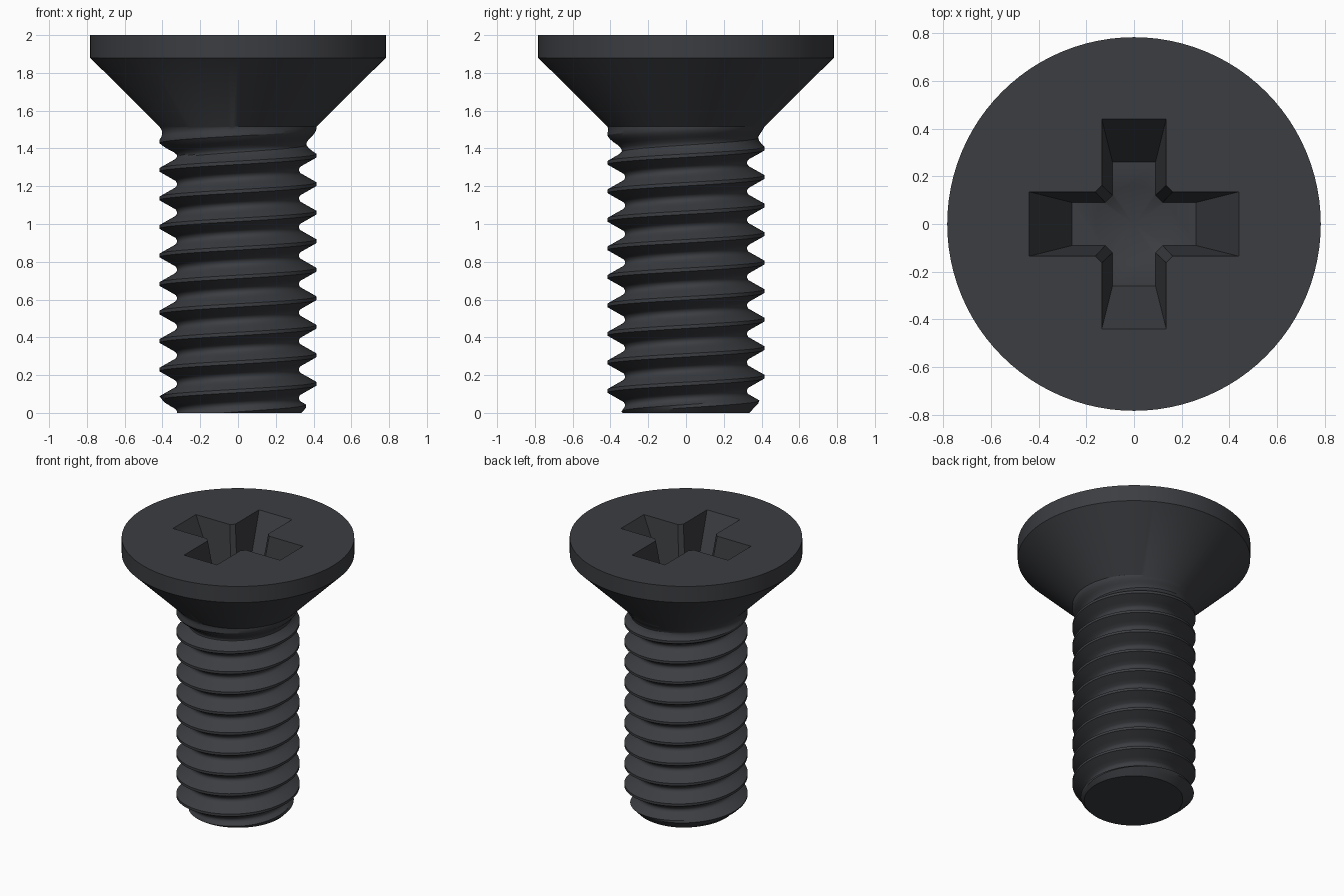
import bpy, bmesh
from math import pi, cos, sin, floor

if "Cube" in bpy.data.objects:
    bpy.data.objects.remove(bpy.data.objects["Cube"])

COLS = 96                      # divisions around the axis
PITCH, CREST_Z = 0.151, 0.154  # thread pitch, crest height at +x
R_CREST, R_FLANK, R_ROOT = 0.415, 0.332, 0.323
NECK_Z, HEAD_R = 1.515, 0.7825


def thread_radius(theta, z):
    """Radius of the shank surface, with run-out at the neck and chamfer at the tip."""
    t = (z - CREST_Z) / PITCH - theta / (2 * pi)
    t = abs(t - floor(t + 0.5))
    if t < 0.06:
        r = R_CREST
    elif t < 0.37:
        r = R_CREST + (R_FLANK - R_CREST) * (t - 0.06) / 0.31
    else:
        r = R_ROOT + (R_FLANK - R_ROOT) * ((0.5 - t) / 0.13) ** 2
    fade = min(1, max(0, (NECK_Z - z) / 0.15))
    r = R_CREST - (R_CREST - r) * fade
    return min(r, 0.335 + 0.95 * z)


def finish(bm, name):
    bmesh.ops.recalc_face_normals(bm, faces=bm.faces[:])
    me = bpy.data.meshes.new(name)
    bm.to_mesh(me)
    bm.free()
    ob = bpy.data.objects.new(name, me)
    bpy.context.collection.objects.link(ob)
    return ob


# Threaded shank and countersunk head as one surface
half = [0.06, 0.16, 0.27, 0.37, 0.41, 0.455]
steps = [-0.5] + [-h for h in reversed(half)] + half
bm = bmesh.new()
columns = []
for i in range(COLS + 1):
    th = 2 * pi * i / COLS
    col = []
    for k in range(-2, 11):
        for t in steps:
            z = CREST_Z + PITCH * (k + th / (2 * pi) + t)
            z = 0 if z < 0.001 else NECK_Z if z > NECK_Z - 0.001 else z
            col.append((thread_radius(th, z), z))
    col += [(HEAD_R, 1.88), (HEAD_R, 2.0)]
    columns.append([bm.verts.new((r * cos(th), r * sin(th), z)) for r, z in col])
for a, b in zip(columns, columns[1:]):
    for j in range(len(a) - 1):
        bm.faces.new((a[j], b[j], b[j + 1], a[j + 1]))
bmesh.ops.remove_doubles(bm, verts=bm.verts[:], dist=1e-5)
bmesh.ops.holes_fill(bm, edges=[e for e in bm.edges if e.is_boundary], sides=0)
screw = finish(bm, "countersunk_screw")


# Tapered cross recess cutter
def cross_ring(bm, z):
    f = (2.0 - z) / 0.36
    length, w, c = 0.44 - 0.18 * f, 0.135 - 0.045 * f, 0.297 - 0.087 * f
    pts = []
    for q in range(4):
        cq, sq = round(cos(q * pi / 2)), round(sin(q * pi / 2))
        for x, y in ((length, -w), (length, w), (c - w, w), (w, c - w)):
            pts.append(bm.verts.new((x * cq - y * sq, x * sq + y * cq, z)))
    return pts


bm = bmesh.new()
low, high = cross_ring(bm, 1.64), cross_ring(bm, 2.03)
bm.faces.new(low)
bm.faces.new(high)
for i in range(16):
    j = (i + 1) % 16
    bm.faces.new((low[i], low[j], high[j], high[i]))
cross = finish(bm, "cross_cutter")

# Shallow cone at the bottom of the recess
bm = bmesh.new()
bmesh.ops.create_cone(bm, cap_ends=True, segments=48, radius1=0, radius2=0.163, depth=0.082)
bmesh.ops.remove_doubles(bm, verts=bm.verts[:], dist=1e-5)
bmesh.ops.translate(bm, verts=bm.verts[:], vec=(0, 0, 1.60))
cone = finish(bm, "cone_cutter")

# Cut the recess
bpy.context.view_layer.objects.active = screw
screw.select_set(True)
for cutter in (cross, cone):
    cutter.hide_render = True
    mod = screw.modifiers.new(cutter.name, 'BOOLEAN')
    mod.operation, mod.solver, mod.object = 'DIFFERENCE', 'EXACT', cutter
    bpy.ops.object.modifier_apply(modifier=mod.name)
    bpy.data.objects.remove(cutter)

bpy.ops.object.shade_smooth_by_angle()

# Dark metal
mat = bpy.data.materials.new("dark_metal")
mat.diffuse_color = (0.045, 0.047, 0.053, 1)
mat.use_nodes = True
mat.node_tree.nodes["Principled BSDF"].inputs["Base Color"].default_value = mat.diffuse_color
screw.data.materials.clear()
screw.data.materials.append(mat)
